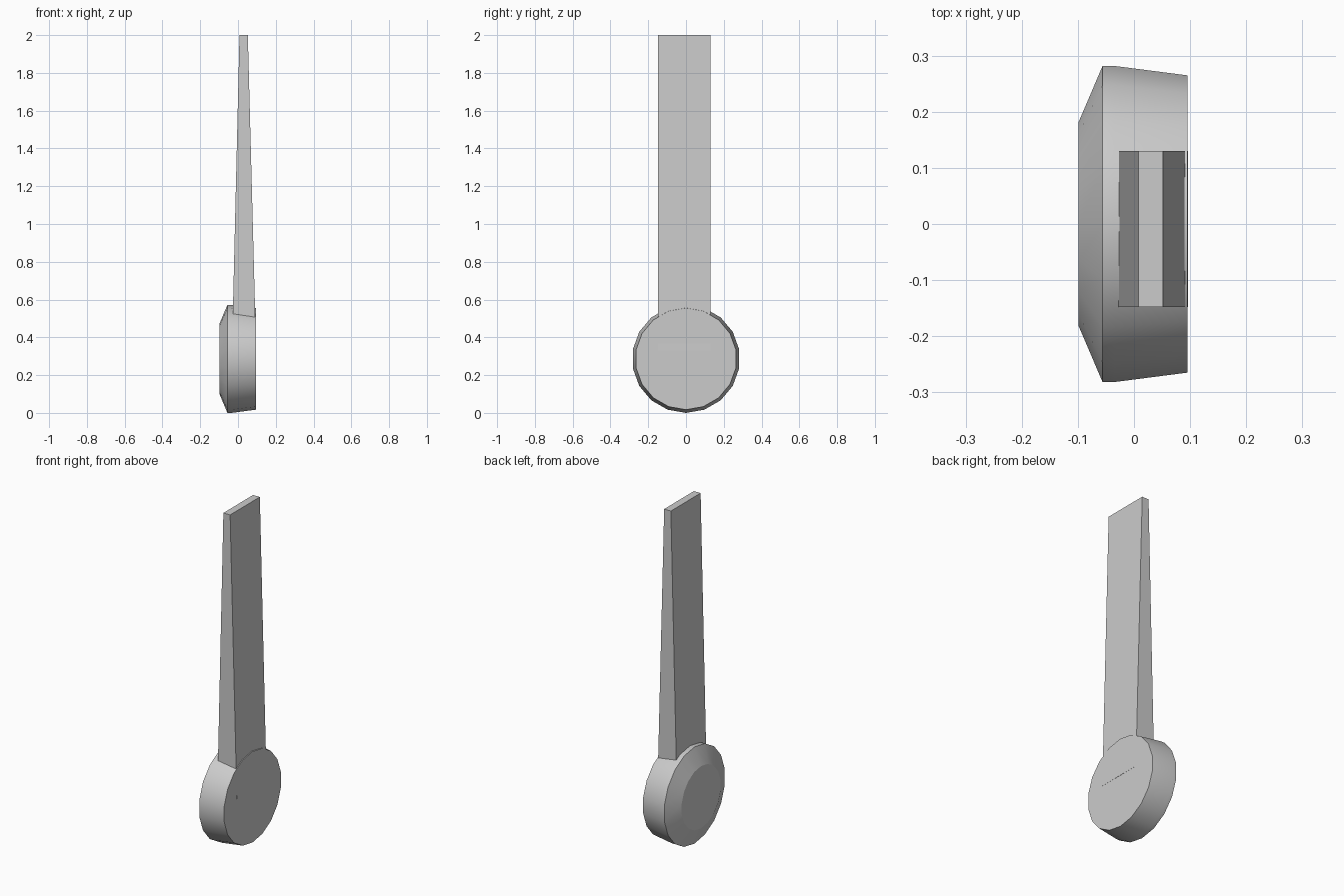
import bpy, bmesh, math

if "Cube" in bpy.data.objects:
    bpy.data.objects.remove(bpy.data.objects["Cube"])

SIDES = 18
CENTRE_Z = 0.286


def make_object(name, bm):
    bmesh.ops.recalc_face_normals(bm, faces=bm.faces)
    mesh = bpy.data.meshes.new(name)
    bm.to_mesh(mesh)
    bm.free()
    obj = bpy.data.objects.new(name, mesh)
    bpy.context.collection.objects.link(obj)
    return obj


def loft(name, rings):
    """Join equal-length rings of points and cap both ends."""
    bm = bmesh.new()
    loops = [[bm.verts.new(p) for p in ring] for ring in rings]
    n = len(loops[0])
    for a, b in zip(loops, loops[1:]):
        for i in range(n):
            j = (i + 1) % n
            bm.faces.new((a[i], a[j], b[j], b[i]))
    bm.faces.new(loops[0])
    bm.faces.new(loops[-1])
    return make_object(name, bm)


def disc_ring(x, r):
    step = 2 * math.pi / SIDES
    return [(x, r * math.sin(i * step), CENTRE_Z + r * math.cos(i * step))
            for i in range(SIDES)]


def rect_ring(x0, x1, z, y0=-0.148, y1=0.13):
    return [(x0, y0, z), (x1, y0, z), (x1, y1, z), (x0, y1, z)]


# Round head: (x, radius) profile about the x axis, with a chamfered back
profile = [(-0.099, 0.184), (-0.056, 0.286), (-0.035, 0.286), (0.095, 0.269)]
head = loft("round_head", [disc_ring(x, r) for x, r in profile])

# Smooth rim, crisp flat caps
bpy.context.view_layer.objects.active = head
head.select_set(True)
bpy.ops.object.shade_smooth_by_angle(angle=math.radians(65))
for poly in head.data.polygons:
    if len(poly.vertices) > 4:
        poly.use_smooth = False

# Tapered flat handle, its foot buried in the head
loft("handle", [rect_ring(-0.032, 0.096, 0.33), rect_ring(0.008, 0.052, 2.0)])
